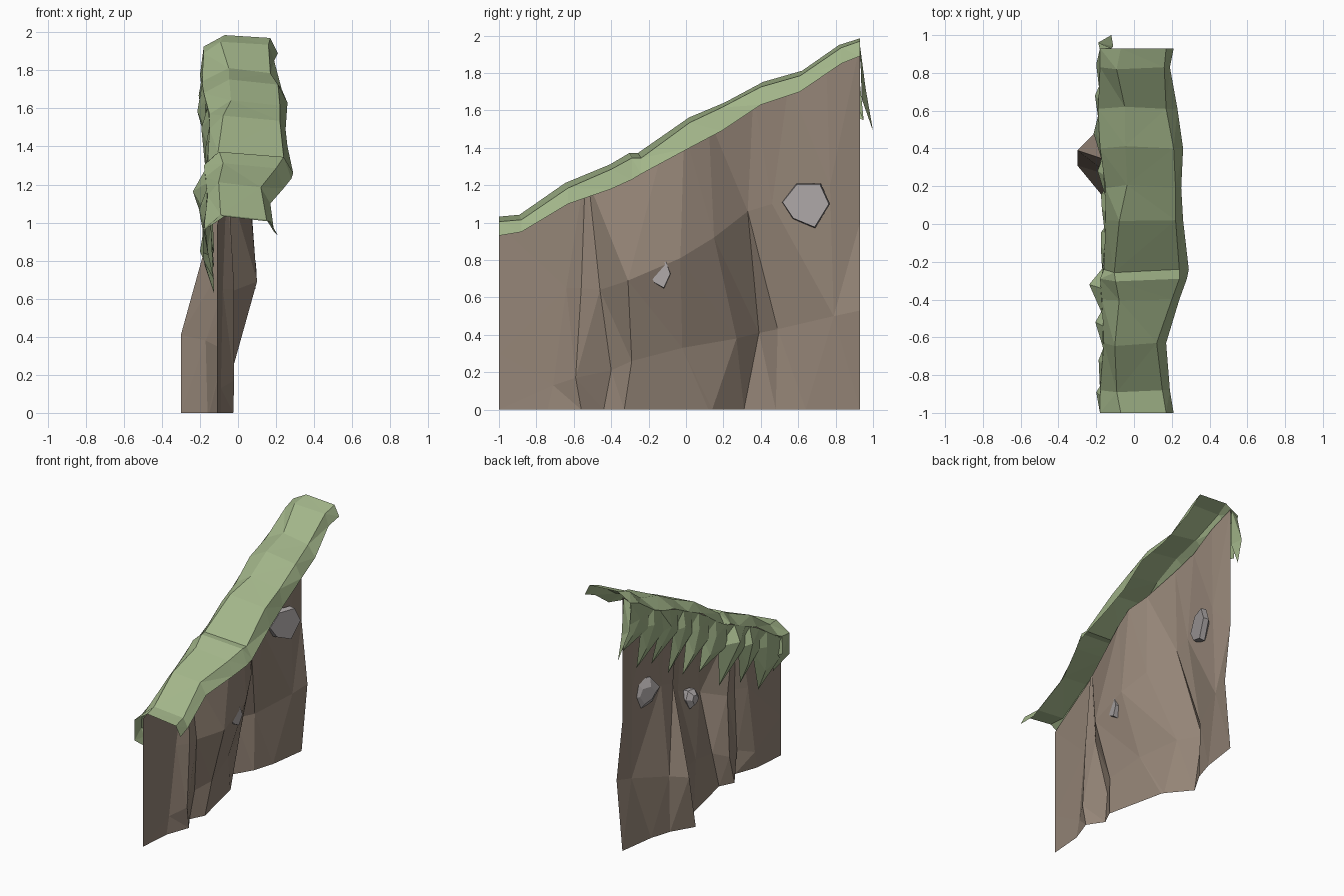
import bpy, bmesh, random
from mathutils import Vector

if "Cube" in bpy.data.objects:
    bpy.data.objects.remove(bpy.data.objects["Cube"])

random.seed(4)


def material(name, rgb):
    m = bpy.data.materials.new(name)
    m.diffuse_color = (*rgb, 1)
    m.use_nodes = True
    m.node_tree.nodes["Principled BSDF"].inputs["Base Color"].default_value = m.diffuse_color
    return m


ROCK = material("earth", (0.30, 0.235, 0.185))
GRASS = material("grass", (0.36, 0.46, 0.25))
STONE = material("stone", (0.42, 0.39, 0.39))


def build(name, verts, faces, mat):
    """Flat-shaded mesh from points and faces, doubles merged, triangulated."""
    bm = bmesh.new()
    vs = [bm.verts.new(v) for v in verts]
    for f in faces:
        bm.faces.new([vs[i] for i in f])
    bmesh.ops.remove_doubles(bm, verts=bm.verts, dist=0.002)
    bmesh.ops.triangulate(bm, faces=bm.faces[:])
    me = bpy.data.meshes.new(name)
    bm.to_mesh(me)
    bm.free()
    me.materials.append(mat)
    ob = bpy.data.objects.new(name, me)
    bpy.context.collection.objects.link(ob)
    return ob


def loft(name, rows, mat):
    """Grid sheet through equally long rows of points."""
    n = len(rows[0])
    faces = [(r * n + c, (r + 1) * n + c, (r + 1) * n + c + 1, r * n + c + 1)
             for r in range(len(rows) - 1) for c in range(n - 1)]
    return build(name, [p for row in rows for p in row], faces, mat)


def interp(table, y, k):
    """Linear lookup of column k in a table sorted on its first column."""
    for a, b in zip(table, table[1:]):
        if y <= b[0]:
            t = max(0, (y - a[0]) / (b[0] - a[0]))
            return a[k] + (b[k] - a[k]) * t
    return table[-1][k]


# turf stations: y, left edge x, crest z, right crest x, lip x, lip z
TURF = [
    (-1.00, -.18, 1.02, .17, .21, .93),
    (-.88, -.18, 1.03, .15, .19, .95),
    (-.63, -.16, 1.20, .12, .17, 1.10),
    (-.40, -.17, 1.30, .20, .24, 1.18),
    (-.29, -.18, 1.36, .24, .28, 1.23),
    (-.24, -.16, 1.36, .24, .29, 1.26),
    (.02, -.15, 1.55, .22, .26, 1.40),
    (.19, -.15, 1.63, .22, .25, 1.49),
    (.40, -.18, 1.74, .21, .26, 1.63),
    (.61, -.19, 1.80, .17, .23, 1.70),
    (.83, -.18, 1.95, .16, .19, 1.85),
    (.93, -.18, 1.985, .17, .21, 1.89),
]


# turf top: sloping sheet with a rounded left edge and a right lip
def edge_z(y):
    return interp(TURF, y, 2) - .06


rows = []
for i, (y, xl, z, xr, xe, ze) in enumerate(TURF):
    j = 0 if i in (0, len(TURF) - 1) else random.uniform(-.04, .04)
    rows.append([(xl, y, z - .06), (-.07 + j, y + j * .5, z + .012 * (z < 1.9)),
                 (xr, y, z - .015), (xe, y, ze)])
loft("turf_top", [r[::-1] for r in rows], GRASS)

# cliff wall: zigzag open sheet; columns of (y, z, x) from foot up, then top (y, x)
A = -.11
COLS = [
    ((-1, 0, A), (-1, .3, A), (-1, .65, A), (-1, A)),
    ((-.74, 0, -.09), (-.71, .13, -.09), (-.64, .65, -.08), (-.55, -.06)),
    ((-.56, 0, -.025), (-.59, .17, -.02), (-.56, .65, -.02), (-.54, -.05)),
    ((-.44, 0, -.105), (-.40, .21, -.09), (-.46, .64, -.03), (-.52, -.05)),
    ((-.33, 0, -.05), (-.29, .26, -.02), (-.31, .69, .10), (-.12, .04)),
    ((.12, 0, -.15), (-.02, .33, -.07), (-.03, .81, .09), (-.01, .04)),
    ((.14, 0, -.16), (.27, .38, -.17), (.15, .92, .01), (.12, -.02)),
    ((.31, 0, -.30), (.39, .41, -.30), (.33, 1.06, -.12), (.36, -.08)),
    ((.48, 0, -.20), (.49, .43, -.20), (.46, 1.10, -.11), (.55, -.09)),
    ((.64, 0, -.15), (.79, .50, -.09), (.77, 1.20, -.08), (.75, -.09)),
    ((.93, 0, A), (.93, .53, -.06), (.93, 1.00, A), (.93, A)),
]
wall = []
for col in COLS:
    ty, tx = col[3]
    top = (tx, ty, interp(TURF, ty, 2) - .035)
    wall.append([(x, y, z) for y, z, x in col[:3]] + [top])
loft("cliff_wall", [r[::-1] for r in wall], ROCK)

# hanging grass: broad overlapping pointed tufts along the left edge
# (start y, end y, tip y, drop, outward bulge)
TUFTS = [
    (-1.0, -.82, -.88, .27, .02), (-.88, -.60, -.70, .44, .02),
    (-.66, -.42, -.48, .42, .04), (-.48, -.20, -.22, .44, .06),
    (-.26, -.02, .02, .34, .02), (-.06, .18, .22, .42, .02),
    (.14, .38, .40, .44, .03), (.34, .58, .60, .38, .03),
    (.54, .78, .78, .42, .02), (.72, .93, .95, .34, .02),
]
verts, faces = [], []
for y0, y1, yt, drop, out in TUFTS:
    b = len(verts)
    ym = (y0 + y1) / 2
    for y, down, o in ((y0, 0, 0), (ym, 0, 0), (y1, 0, 0),
                       (y0, .16, 0), (ym + .02, .12, out), (y1, .18, -.02)):
        verts.append((interp(TURF, y, 1) - o, y, edge_z(y) - down))
    verts.append((-.175, ym + (yt - ym) * .6, edge_z(ym) - drop * .66))
    verts.append((-.125, yt, edge_z(ym) - drop))
    faces += [[b + i for i in f] for f in
              ((0, 3, 4, 1), (1, 4, 5, 2), (3, 7, 6, 4), (4, 6, 7, 5))]
build("hanging_grass", verts, faces, GRASS)

# corner tuft curling round the high end of the cliff
build("corner_tuft",
      [(-.18, .92, 1.92), (-.12, .93, 1.95), (-.19, .96, 1.72),
       (-.11, .94, 1.66), (-.12, 1.0, 1.49)],
      [(0, 2, 3, 1), (2, 4, 3)], GRASS)


# embedded stones: squashed faceted gems, slanted in plan
def stone(name, centre, outline, depth, slant):
    c = Vector(centre)
    n = len(outline)
    pts = []
    for x, s in ((-depth, .5), (-depth * .3, 1), (depth * .6, .95)):
        pts += [c + Vector((x + slant * y * s, y * s, z * s)) for y, z in outline]
    f = [tuple(range(n))[::-1], tuple(range(2 * n, 3 * n))]
    for r in (0, n):
        f += [(r + i, r + (i + 1) % n, r + n + (i + 1) % n, r + n + i)
              for i in range(n)]
    build(name, pts, f, STONE)


HEX = [(-.13, .02), (-.07, -.07), (.05, -.12), (.13, .01), (.08, .12), (-.05, .12)]
stone("large_stone", (-.075, .64, 1.09), HEX, .05, .35)
stone("small_stone", (.06, -.14, .72), [(y * .45, z * .6) for y, z in HEX], .045, .2)
